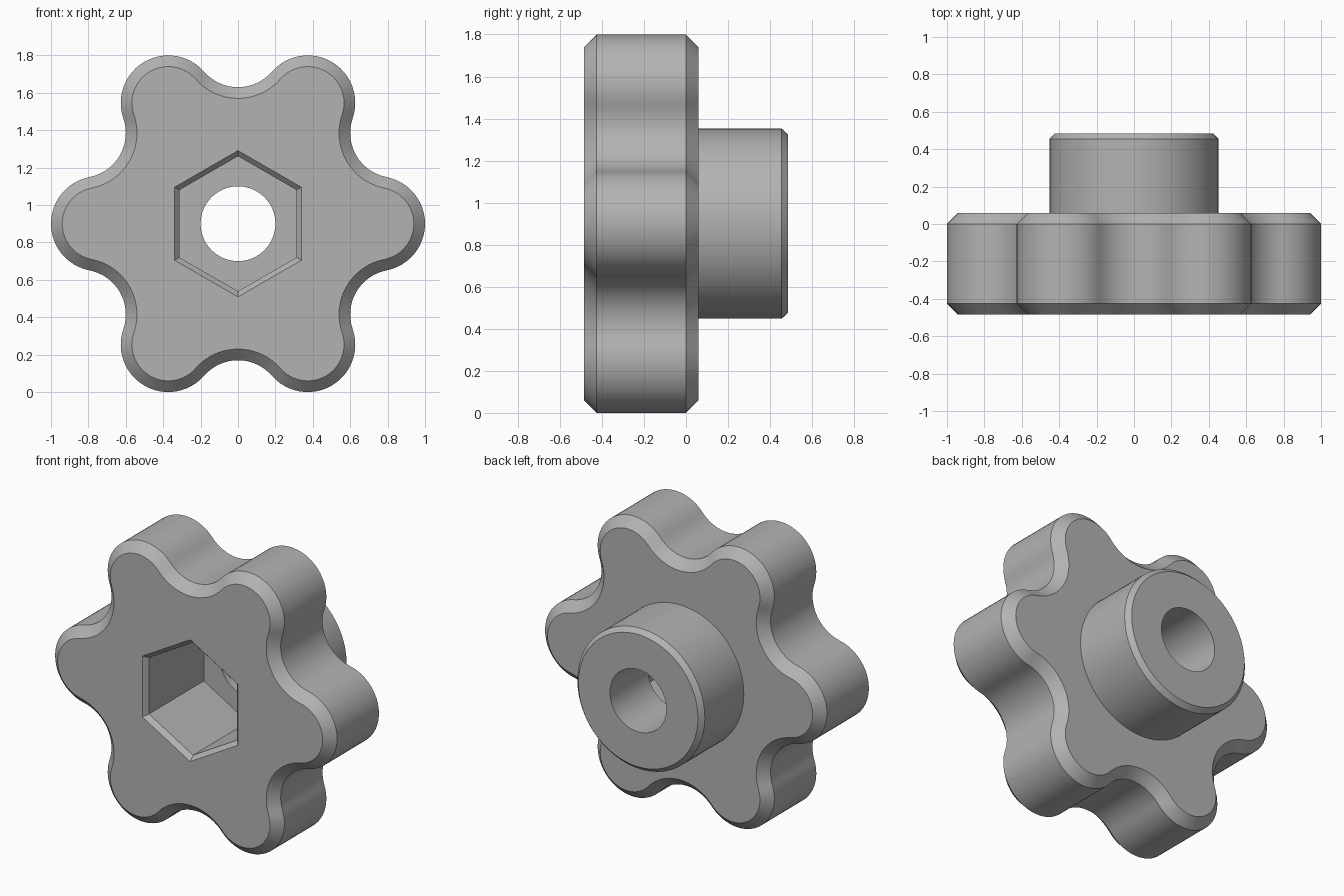
import bpy
import bmesh
from math import atan2, cos, pi, sin, tau

cube = bpy.data.objects.get("Cube")
if cube:
    bpy.data.objects.remove(cube, do_unlink=True)

CENTRE_Z = 0.9
LOBES = 6
LOBE_DIST, LOBE_R = 0.746, 0.254
VALLEY_DIST, VALLEY_R = 0.97, 0.24

grey = bpy.data.materials.new("plain grey")
grey.use_nodes = True
colour = (0.45, 0.45, 0.45, 1)
grey.diffuse_color = colour
grey.node_tree.nodes["Principled BSDF"].inputs["Base Color"].default_value = colour


def circle(radius, count, start=0.0):
    return [(radius * cos(start + tau * i / count), radius * sin(start + tau * i / count))
            for i in range(count)]


def lobed_outline(inset, lobe_steps=24, valley_steps=16):
    """Convex lobe arcs joined by tangent concave valley arcs."""
    half = pi / LOBES
    # Angles of the line joining a lobe centre to the next valley centre
    dx = VALLEY_DIST * cos(half) - LOBE_DIST
    dy = VALLEY_DIST * sin(half)
    lobe_half = atan2(dy, dx)
    valley_half = lobe_half - half
    points = []
    for k in range(LOBES):
        a = k * tau / LOBES
        for i in range(lobe_steps):
            t = a - lobe_half + 2 * lobe_half * i / lobe_steps
            r = LOBE_R - inset
            points.append((LOBE_DIST * cos(a) + r * cos(t), LOBE_DIST * sin(a) + r * sin(t)))
        b = a + half
        for i in range(valley_steps):
            t = b + pi + valley_half - 2 * valley_half * i / valley_steps
            r = VALLEY_R + inset
            points.append((VALLEY_DIST * cos(b) + r * cos(t), VALLEY_DIST * sin(b) + r * sin(t)))
    return points


def loft(name, sections):
    """Closed solid through (y, outline) sections along the knob axis."""
    bm = bmesh.new()
    rings = [[bm.verts.new((x, y, z + CENTRE_Z)) for x, z in outline] for y, outline in sections]
    for lower, upper in zip(rings, rings[1:]):
        n = len(lower)
        for i in range(n):
            j = (i + 1) % n
            bm.faces.new((lower[i], lower[j], upper[j], upper[i]))
    bm.faces.new(rings[0])
    bm.faces.new(rings[-1])
    bmesh.ops.recalc_face_normals(bm, faces=bm.faces)
    mesh = bpy.data.meshes.new(name)
    bm.to_mesh(mesh)
    bm.free()
    mesh.materials.append(grey)
    obj = bpy.data.objects.new(name, mesh)
    bpy.context.collection.objects.link(obj)
    return obj


def combine(target, tool, operation):
    mod = target.modifiers.new(operation, 'BOOLEAN')
    mod.operation = operation
    mod.solver = 'EXACT'
    mod.object = tool
    bpy.ops.object.select_all(action='DESELECT')
    bpy.context.view_layer.objects.active = target
    target.select_set(True)
    bpy.ops.object.modifier_apply(modifier=mod.name)
    bpy.data.objects.remove(tool, do_unlink=True)


# Lobed grip with chamfered rims
knob = loft("knob", [(-0.485, lobed_outline(0.06)), (-0.425, lobed_outline(0)),
                     (0.0, lobed_outline(0)), (0.06, lobed_outline(0.06))])

# Round hub on the back
hub = loft("hub", [(-0.2, circle(0.452, 96)), (0.455, circle(0.452, 96)),
                   (0.485, circle(0.424, 96))])
combine(knob, hub, 'UNION')

# Hexagonal nut pocket with a bevelled mouth, which widens past the front face
pocket = loft("nut_pocket", [(-0.515, circle(0.421, 6, pi / 2)), (-0.455, circle(0.361, 6, pi / 2)),
                             (0.10, circle(0.361, 6, pi / 2))])
combine(knob, pocket, 'DIFFERENCE')

# Through bore
bore = loft("bore", [(-0.3, circle(0.2, 64)), (0.6, circle(0.2, 64))])
combine(knob, bore, 'DIFFERENCE')

bpy.ops.object.shade_smooth_by_angle(angle=pi / 6)
